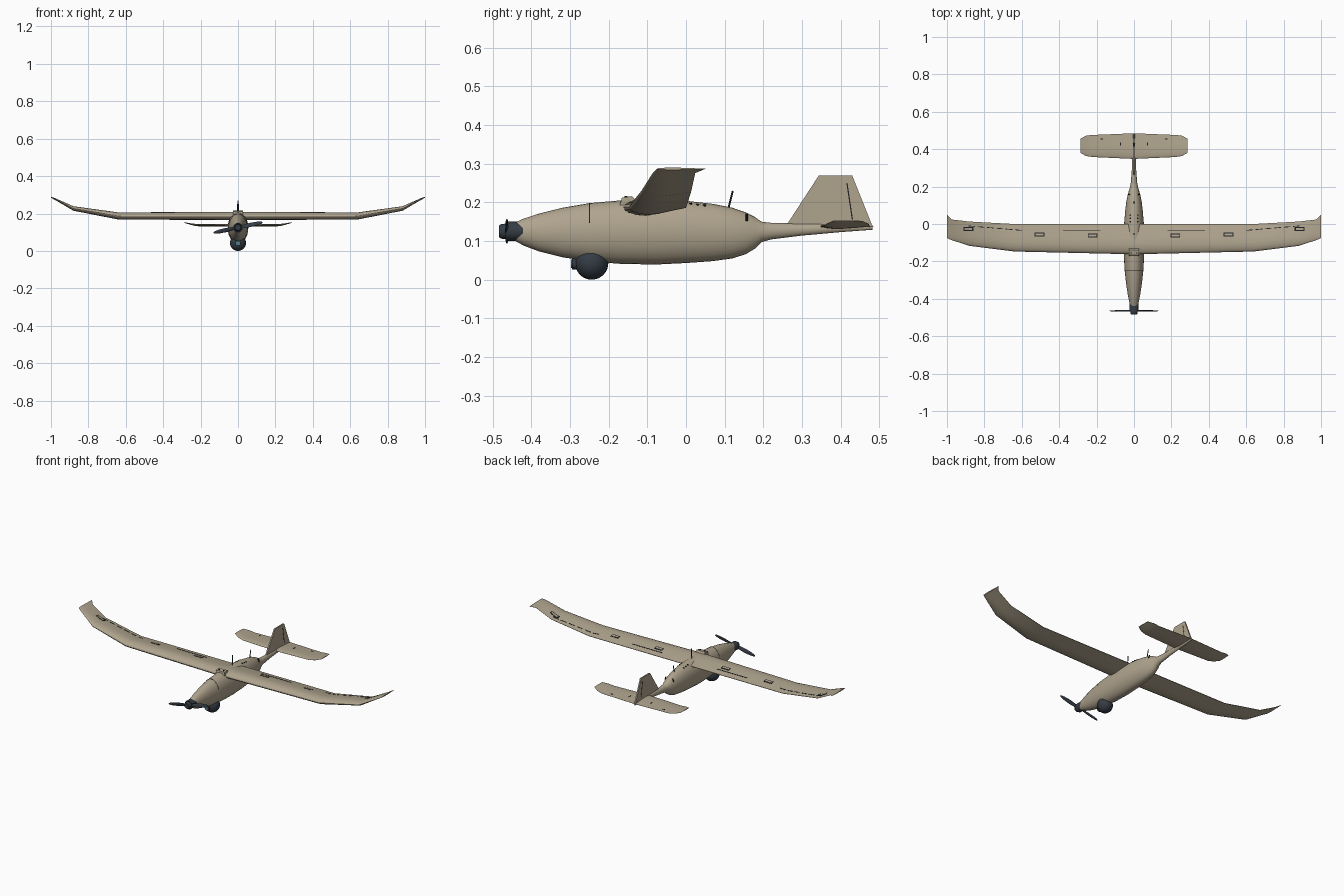
import bpy, bmesh
from math import sin, cos, pi, radians
from mathutils import Vector, Matrix

if "Cube" in bpy.data.objects:
    bpy.data.objects.remove(bpy.data.objects["Cube"])


def material(name, rgb):
    m = bpy.data.materials.new(name)
    m.use_nodes = True
    m.diffuse_color = (*rgb, 1)
    bsdf = m.node_tree.nodes["Principled BSDF"]
    bsdf.inputs["Base Color"].default_value = (*rgb, 1)
    bsdf.inputs["Roughness"].default_value = 0.7
    return m


TAN = material("desert tan", (0.43, 0.37, 0.27))
SLATE = material("dark slate", (0.035, 0.045, 0.058))
BLACK = material("seam black", (0.012, 0.014, 0.018))
TEAL = material("lens teal", (0.08, 0.22, 0.25))


def interp(table, x):
    """Linear lookup in rows whose first entry is the key."""
    for a, b in zip(table, table[1:]):
        if x <= b[0]:
            t = max(0, (x - a[0]) / (b[0] - a[0]))
            return [p + (q - p) * t for p, q in zip(a, b)][1:]
    return list(table[-1][1:])


def finish(bm, name, mat, smooth=True):
    bmesh.ops.recalc_face_normals(bm, faces=bm.faces)
    mesh = bpy.data.meshes.new(name)
    bm.to_mesh(mesh)
    bm.free()
    mesh.materials.append(mat)
    obj = bpy.data.objects.new(name, mesh)
    bpy.context.collection.objects.link(obj)
    if smooth:
        bpy.ops.object.select_all(action="DESELECT")
        bpy.context.view_layer.objects.active = obj
        obj.select_set(True)
        bpy.ops.object.shade_smooth_by_angle(angle=radians(35))
    return obj


def loft(name, rings, mat, smooth=True):
    bm = bmesh.new()
    loops = [[bm.verts.new(p) for p in ring] for ring in rings]
    n = len(loops[0])
    for a, b in zip(loops, loops[1:]):
        for i in range(n):
            j = (i + 1) % n
            bm.faces.new((a[i], a[j], b[j], b[i]))
    bm.faces.new(loops[0])
    bm.faces.new(loops[-1])
    return finish(bm, name, mat, smooth)


def ellipse_y(y, top, bottom, half, n=28):
    """Upright elliptical section across the body."""
    mid, h = (top + bottom) / 2, (top - bottom) / 2
    return [(half * cos(2 * pi * i / n), y, mid + h * sin(2 * pi * i / n)) for i in range(n)]


def rod(name, a, b, r, mat, n=10):
    a, b = Vector(a), Vector(b)
    bm = bmesh.new()
    turn = (b - a).to_track_quat("Z", "Y").to_matrix().to_4x4()
    bmesh.ops.create_cone(bm, cap_ends=True, segments=n, radius1=r, radius2=r,
                          depth=(b - a).length, matrix=Matrix.Translation((a + b) / 2) @ turn)
    return finish(bm, name, mat)


# Fuselage and tail boom: y, top, bottom, half width
BODY = [(-.445, .147, .102, .021), (-.42, .158, .088, .025), (-.38, .171, .073, .033),
        (-.32, .186, .058, .042), (-.25, .198, .047, .05), (-.17, .205, .041, .054),
        (-.08, .207, .039, .055), (0, .204, .043, .053), (.07, .196, .048, .047),
        (.12, .186, .055, .041), (.155, .174, .066, .034), (.18, .161, .081, .027),
        (.195, .15, .097, .022), (.22, .147, .104, .017), (.3, .145, .114, .011),
        (.4, .144, .123, .009), (.482, .142, .129, .005)]
loft("fuselage", [ellipse_y(*row) for row in BODY], TAN)

# Main wing: x, leading y, trailing y, mid z, half thickness
WING = [(0, -.162, 0, .187, .022), (.64, -.147, 0, .187, .019), (.88, -.117, .013, .227, .012),
        (.975, -.086, .024, .276, .005), (1, -.075, .05, .287, .003)]
# Airfoil: chord fraction, top, bottom
FOIL = [(0, .02, -.02), (.02, .35, -.35), (.08, .66, -.62), (.2, .95, -.9), (.35, 1, -1),
        (.55, .8, -.78), (.78, .42, -.4), (1, .06, -.06)]


def foil_ring(x, lead, trail, z, t):
    top = [(x, lead + u * (trail - lead), z + t * a) for u, a, b in FOIL]
    low = [(x, lead + u * (trail - lead), z + t * b) for u, a, b in FOIL]
    return top + low[::-1]


def full_span(table):
    return [foil_ring(-r[0], *r[1:]) for r in table[:0:-1]] + [foil_ring(*r) for r in table]


loft("main_wing", full_span(WING), TAN)

# Tailplane with raised, clipped tips
TAIL = [(0, .348, .485, .138, .007), (.22, .358, .476, .138, .006),
        (.255, .363, .473, .144, .004), (.286, .38, .456, .152, .002)]
loft("tailplane", full_span(TAIL), TAN)


def top_z(table, x, y):
    lead, trail, z, t = interp(table, abs(x))
    return z + t * interp(FOIL, (y - lead) / (trail - lead))[0]


def strip(name, table, a, b, width, mat=BLACK, lift=.0012):
    """Thin plate laid along the upper skin from a to b."""
    rings = []
    for i in range(9):
        x, y = Vector(a).lerp(Vector(b), i / 8)
        front, back = y - width / 2, y + width / 2
        zf, zb = top_z(table, x, front), top_z(table, x, back)
        rings.append([(x, front, zf - .001), (x, back, zb - .001),
                      (x, back, zb + lift), (x, front, zf + lift)])
    loft(name, rings, mat, False)


for s, side in ((1, "left"), (-1, "right")):
    # Flap and aileron hinge seams
    strip(f"{side}_flap_seam", WING, (s * .18, -.036), (s * .38, -.036), .004)
    for k in range(6):
        x = .6 + k * .05
        y = -.034 + .025 * k / 6
        strip(f"{side}_aileron_seam_{k}", WING, (s * x, y), (s * (x + .036), y + .003), .004)
    # Servo hatches
    for k, (x, y) in enumerate(((.22, -.061), (.505, -.056), (.885, -.027))):
        strip(f"{side}_servo_rim_{k}", WING, (s * (x - .026), y), (s * (x + .026), y), .021)
        strip(f"{side}_servo_lid_{k}", WING, (s * (x - .02), y), (s * (x + .022), y), .011, TAN, .002)
    # Elevator fittings
    strip(f"{side}_elevator_horn", TAIL, (s * .07, .428), (s * .074, .428), .014)
    strip(f"{side}_elevator_hinge", TAIL, (s * .165, .455), (s * .18, .455), .005)
    # Rear hatch screws
    for k, y in enumerate((.012, .03, .048)):
        top, low, half = interp(BODY, y)
        z = (top + low) / 2 + (top - low) / 2 * (1 - (.019 / half) ** 2) ** .5
        rod(f"{side}_hatch_screw_{k}", (s * .019, y, z - .004), (s * .019, y, z + .0015), .004, BLACK)

# Swept fin: side outline given thickness
FIN = [(.258, .138), (.344, .27), (.43, .27), (.482, .14)]
loft("tail_fin", [[(x, y, z) for y, z in FIN] for x in (-.004, .004)], TAN, False)
RUDDER = [(.415, .25), (.418, .25), (.432, .156), (.429, .156)]
loft("rudder_seam", [[(x, y, z) for y, z in RUDDER] for x in (-.005, .005)], BLACK, False)

# Nose hatch seam over the upper half of the body
seam = []
for i in range(15):
    a = radians(20 + 140 * i / 14)
    top, low, half = interp(BODY, -.25)
    mid, h = (top + low) / 2, (top - low) / 2
    seam.append([(r * half * cos(a), y, mid + r * h * sin(a))
                 for r, y in ((.98, -.2515), (1.012, -.2515), (1.012, -.2485), (.98, -.2485))])
loft("nose_hatch_seam", seam, BLACK, False)

# Wing mount block at the leading edge
loft("wing_mount", [[(x, -.172, .19), (x, -.166, .212), (x, -.14, .216), (x, -.125, .2)]
                    for x in (-.028, .028)], TAN, False)
rod("mount_bolt_left", (.015, -.155, .2), (.015, -.155, .217), .004, BLACK)
rod("mount_bolt_right", (-.015, -.155, .2), (-.015, -.155, .217), .004, BLACK)

# Aerials
rod("wing_aerial", (0, -.055, .2), (0, -.05, .265), .0025, SLATE)
rod("body_aerial", (0, .109, .182), (0, .121, .23), .0025, SLATE)
for s, side in ((1, "left"), (-1, "right")):
    rod(f"{side}_vent", (s * .029, .157, .152), (s * .023, .157, .17), .003, BLACK)

# Motor, spinner and two-blade propeller
rod("motor", (0, -.467, .125), (0, -.422, .125), .025, SLATE, 24)
loft("spinner", [ellipse_y(y, .125 + r, .125 - r, r)
                 for y, r in ((-.465, .02), (-.478, .019), (-.484, .015))], SLATE)
for k in range(2):
    turn = Matrix.Rotation(radians(-12 + 180 * k), 4, "Y")
    rings = []
    for r, chord, twist in ((.005, .008, 55), (.03, .013, 48), (.065, .014, 36),
                            (.105, .011, 26), (.128, .006, 20), (.134, .002, 18)):
        w = radians(twist)
        ring = []
        for i in range(10):
            c, d = chord * cos(pi * i / 5), .0025 * sin(pi * i / 5)
            p = Vector((r, d * cos(w) + c * sin(w) * .4, c * cos(w) - d * sin(w)))
            ring.append(turn @ p + Vector((0, -.464, .125)))
        rings.append(ring)
    loft(f"propeller_blade_{k + 1}", rings, SLATE)

# Camera turret under the nose
bm = bmesh.new()
bmesh.ops.create_uvsphere(bm, u_segments=28, v_segments=16, radius=.043,
                          matrix=Matrix.Translation((0, -.244, .043)))
finish(bm, "camera_ball", SLATE)
rod("camera_barrel", (0, -.295, .041), (0, -.26, .041), .015, SLATE, 20)
rod("camera_lens", (0, -.297, .041), (0, -.29, .041), .011, TEAL, 20)
